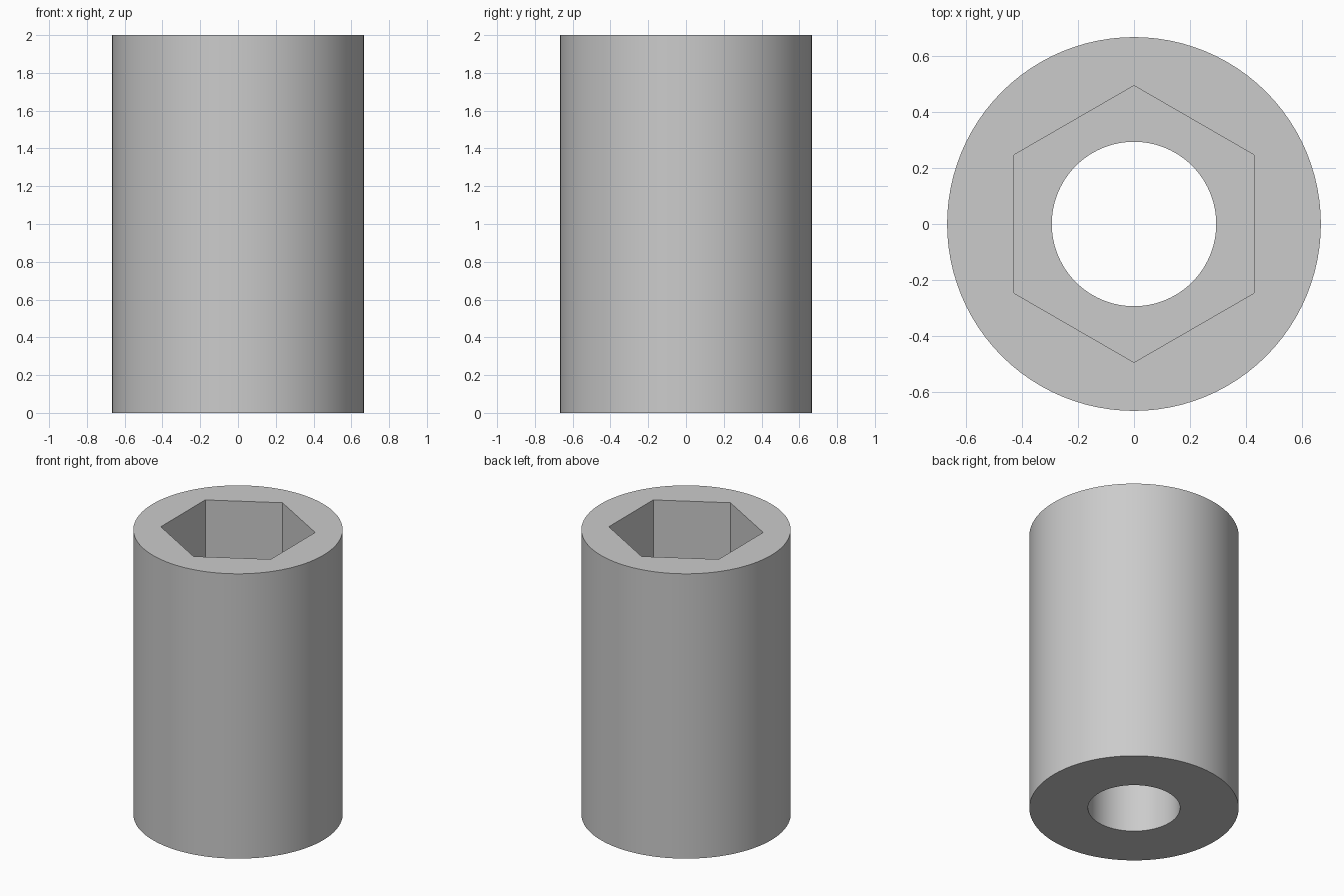
import bpy, bmesh, math

if "Cube" in bpy.data.objects:
    bpy.data.objects.remove(bpy.data.objects["Cube"])

SEG = 96
HEIGHT, OUTER_R, HOLE_R = 2.0, 0.666, 0.293
HEX_FLAT, FLOOR_Z = 0.427, 1.33   # half width across flats, socket floor height


def circle(r):
    return lambda a: r


def hexagon(a):
    # distance to the hexagon edge, with corners on the y axis
    return HEX_FLAT / math.cos((a + math.pi / 6) % (math.pi / 3) - math.pi / 6)


# closed section: outer wall, top rim, hex socket, floor, through hole, base
section = [(circle(OUTER_R), 0), (circle(OUTER_R), HEIGHT),
           (hexagon, HEIGHT), (hexagon, FLOOR_Z),
           (circle(HOLE_R), FLOOR_Z), (circle(HOLE_R), 0)]

bm = bmesh.new()
rings = []
for radius, z in section:
    angles = [2 * math.pi * i / SEG for i in range(SEG)]
    rings.append([bm.verts.new((radius(a) * math.cos(a), radius(a) * math.sin(a), z))
                  for a in angles])
for k, low in enumerate(rings):
    high = rings[(k + 1) % len(rings)]
    for i in range(SEG):
        j = (i + 1) % SEG
        bm.faces.new((low[i], low[j], high[j], high[i]))
bmesh.ops.recalc_face_normals(bm, faces=bm.faces)

mesh = bpy.data.meshes.new("hex_socket_sleeve")
bm.to_mesh(mesh)
bm.free()
sleeve = bpy.data.objects.new("hex_socket_sleeve", mesh)
bpy.context.collection.objects.link(sleeve)

# plain grey finish
grey = bpy.data.materials.new("light_grey")
grey.diffuse_color = (0.6, 0.6, 0.6, 1)
grey.use_nodes = True
grey.node_tree.nodes["Principled BSDF"].inputs["Base Color"].default_value = grey.diffuse_color
mesh.materials.append(grey)

# smooth round walls, sharp rims and hex corners
bpy.context.view_layer.objects.active = sleeve
sleeve.select_set(True)
bpy.ops.object.shade_smooth_by_angle(angle=math.radians(30))
